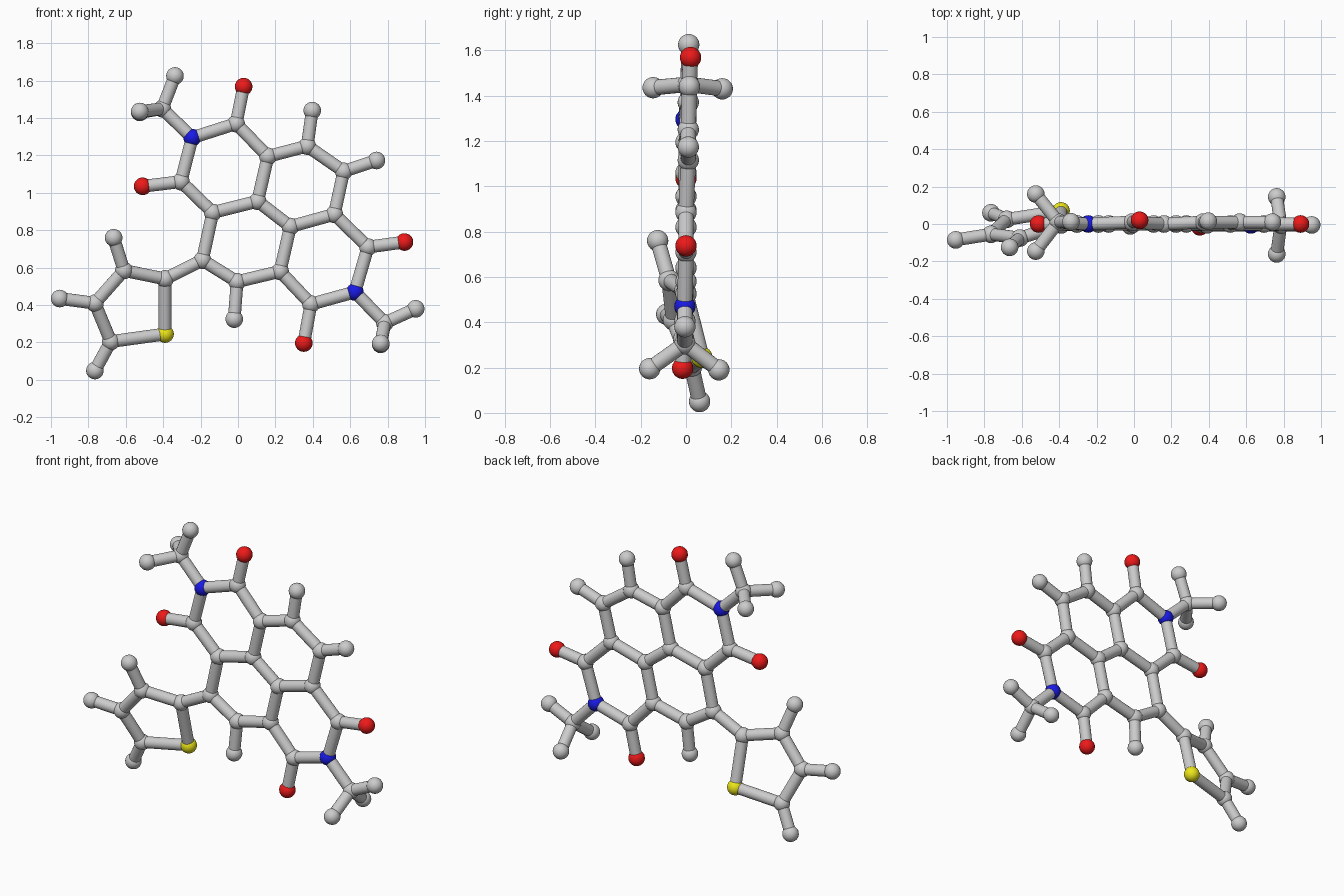
import bpy
from mathutils import Vector

if "Cube" in bpy.data.objects:
    bpy.data.objects.remove(bpy.data.objects["Cube"])

R_ATOM, R_BOND = 0.047, 0.034

def material(name, rgb):
    m = bpy.data.materials.new(name)
    m.diffuse_color = (*rgb, 1)
    m.use_nodes = True
    m.node_tree.nodes["Principled BSDF"].inputs["Base Color"].default_value = m.diffuse_color
    return m

COLOURS = {"oxygen": material("red", (0.85, 0.01, 0.01)),
           "nitrogen": material("blue", (0.01, 0.01, 0.8)),
           "sulfur": material("yellow", (0.85, 0.8, 0.01))}
ELEMENT = {"C": "carbon", "H": "hydrogen", "O": "oxygen", "N": "nitrogen", "S": "sulfur"}

# Atom positions: the first letter of each key is the element
ATOMS = {
    # upper imide ring
    "N1": (-0.245, 0, 1.295), "C1": (-0.01, 0.01, 1.37), "O1": (0.03, 0.02, 1.568),
    "C2": (-0.305, 0, 1.06), "O2": (-0.51, 0, 1.035),
    # fused core
    "C3": (-0.135, 0, 0.895), "C4": (0.105, 0, 0.955), "C5": (0.16, 0, 1.195),
    "C6": (0.37, 0.01, 1.25), "C7": (0.565, 0.01, 1.115), "C8": (0.515, 0, 0.885),
    "C9": (0.28, 0, 0.82), "C10": (0.225, 0, 0.58), "C11": (-0.005, 0, 0.525),
    "C12": (-0.19, 0, 0.64),
    "H6": (0.397, 0.015, 1.44), "H7": (0.74, 0.01, 1.173), "H11": (-0.02, -0.01, 0.325),
    # lower imide ring
    "C13": (0.695, 0, 0.71), "O3": (0.89, 0, 0.737), "N2": (0.625, -0.005, 0.47),
    "C14": (0.39, -0.005, 0.405), "O4": (0.352, -0.015, 0.197),
    # five-sided sulfur ring
    "C15": (-0.39, -0.005, 0.54), "S1": (-0.39, 0.07, 0.245), "C16": (-0.61, -0.075, 0.585),
    "C17": (-0.765, -0.055, 0.41), "C18": (-0.68, 0.025, 0.205),
    "H16": (-0.665, -0.125, 0.76), "H17": (-0.953, -0.085, 0.435), "H18": (-0.765, 0.06, 0.05),
    # methyl ends
    "C19": (-0.405, 0.01, 1.45), "H19": (-0.337, 0.012, 1.625),
    "H20": (-0.525, 0.16, 1.43), "H21": (-0.525, -0.145, 1.435),
    "C20": (0.785, -0.005, 0.305), "H22": (0.95, -0.005, 0.38),
    "H23": (0.763, 0.145, 0.19), "H24": (0.763, -0.16, 0.195),
}

# Chains of bonded atoms
CHAINS = """N1 C1 C5 C4 C3 C2 N1 C19 H19
C1 O1
C2 O2
C5 C6 C7 C8 C9 C4
C6 H6
C7 H7
C9 C10 C11 C12 C3
C11 H11
C8 C13 N2 C14 C10
C13 O3
C14 O4
C12 C15 C16 C17 C18 S1 C15
C16 H16
C17 H17
C18 H18
H20 C19 H21
N2 C20 H22
H23 C20 H24"""

def atom(key, pos):
    bpy.ops.mesh.primitive_uv_sphere_add(segments=24, ring_count=16, radius=R_ATOM, location=pos)
    ob = bpy.context.object
    kind = ELEMENT[key[0]]
    ob.name = kind + "_atom_" + key[1:]
    if kind in COLOURS:
        ob.data.materials.append(COLOURS[kind])
    bpy.ops.object.shade_smooth()

def bond(a, b):
    p, q = Vector(ATOMS[a]), Vector(ATOMS[b])
    d = q - p
    bpy.ops.mesh.primitive_cylinder_add(vertices=20, radius=R_BOND, depth=d.length,
                                        location=(p + q) / 2,
                                        rotation=d.to_track_quat('Z', 'Y').to_euler())
    bpy.context.object.name = f"bond_{a}_{b}"
    bpy.ops.object.shade_smooth_by_angle()

for key, pos in ATOMS.items():
    atom(key, pos)
for line in CHAINS.splitlines():
    chain = line.split()
    for a, b in zip(chain, chain[1:]):
        bond(a, b)
